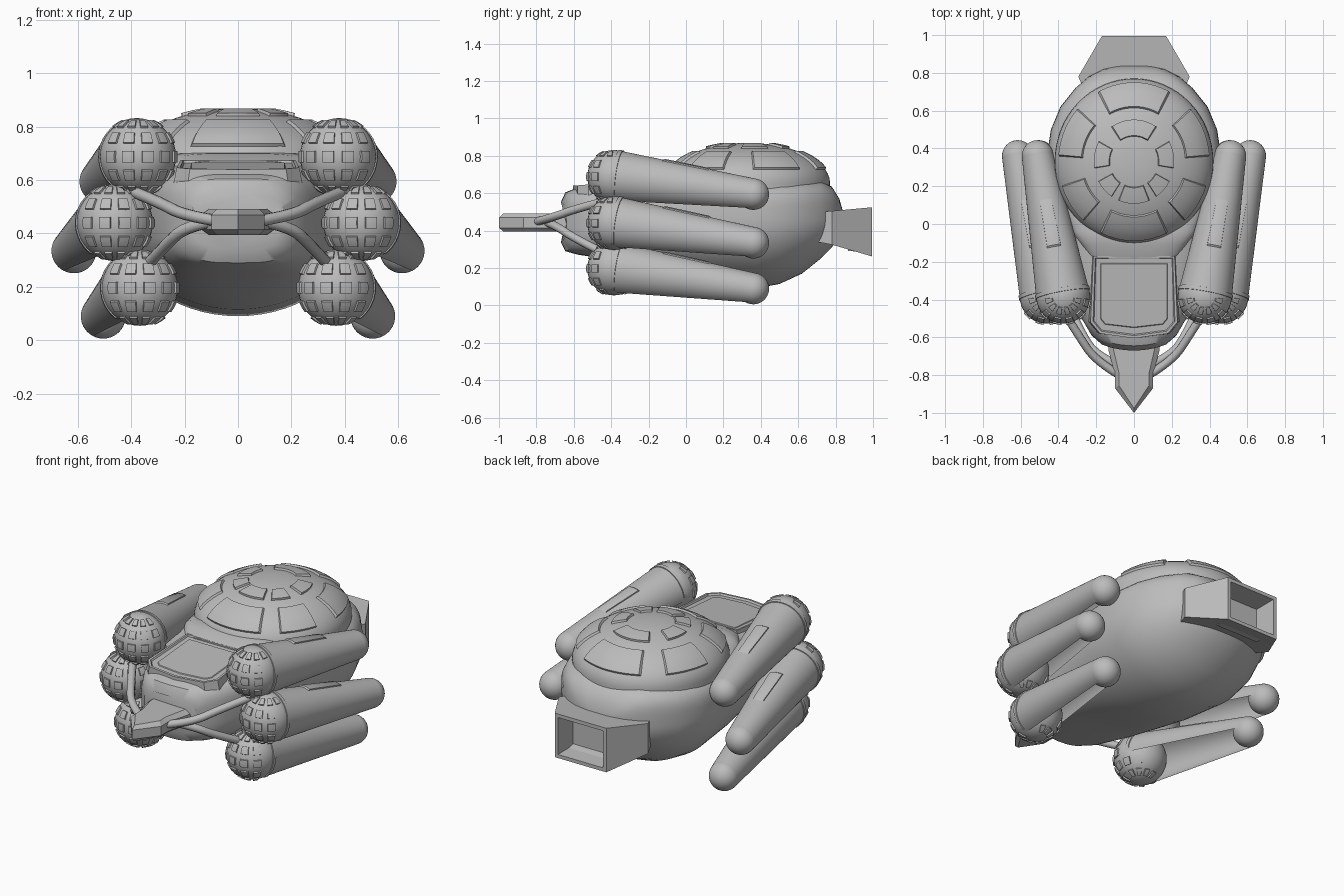
import bpy, bmesh, math
from mathutils import Vector, Matrix

cube = bpy.data.objects.get("Cube")
if cube:
    bpy.data.objects.remove(cube)

GREY = (0.5, 0.5, 0.5, 1)
mat = bpy.data.materials.new("hull grey")
mat.use_nodes = True
mat.diffuse_color = GREY
mat.node_tree.nodes["Principled BSDF"].inputs["Base Color"].default_value = GREY


def finish(bm, name, angle=35):
    bmesh.ops.recalc_face_normals(bm, faces=bm.faces)
    me = bpy.data.meshes.new(name)
    bm.to_mesh(me)
    bm.free()
    ob = bpy.data.objects.new(name, me)
    bpy.context.collection.objects.link(ob)
    me.materials.append(mat)
    bpy.ops.object.select_all(action="DESELECT")
    ob.select_set(True)
    bpy.context.view_layer.objects.active = ob
    bpy.ops.object.shade_smooth_by_angle(angle=math.radians(angle))


def loft(bm, rings):
    """Bridge equal closed rings, cap both ends and return the last cap."""
    vs = [[bm.verts.new(p) for p in r] for r in rings]
    n = len(vs[0])
    for a, b in zip(vs, vs[1:]):
        for i in range(n):
            j = (i + 1) % n
            bm.faces.new((a[i], a[j], b[j], b[i]))
    bm.faces.new(vs[0])
    cap = bm.faces.new(vs[-1])
    bmesh.ops.recalc_face_normals(bm, faces=bm.faces)
    return cap


def patch(bm, f, u0, u1, v0, v1, n, m, low, high):
    """Raised plate on the surface f(u, v, offset), with side walls."""
    def grid(off, inset):
        du, dv = (u1 - u0) * inset, (v1 - v0) * inset
        return [[bm.verts.new(f(u0 + du + (u1 - u0 - 2 * du) * i / n,
                                v0 + dv + (v1 - v0 - 2 * dv) * j / m, off))
                 for j in range(m + 1)] for i in range(n + 1)]
    g, base = grid(high, 0.05), grid(low, 0)
    for i in range(n):
        for j in range(m):
            bm.faces.new((g[i][j], g[i + 1][j], g[i + 1][j + 1], g[i][j + 1]))

    def edge(k):
        return (k[0][:-1] + [r[-1] for r in k[:-1]]
                + k[-1][:0:-1] + [r[0] for r in k[:0:-1]])
    top, bot = edge(g), edge(base)
    for i in range(len(top)):
        j = (i + 1) % len(top)
        bm.faces.new((top[i], top[j], bot[j], bot[i]))
    bmesh.ops.delete(bm, geom=[v for v in bm.verts if not v.link_faces], context="VERTS")


# Hull: sections along its length (y, half width, bottom, top)
sections = [(-0.67, .17, .34, .55), (-0.645, .225, .29, .605), (-0.58, .275, .272, .63),
            (-0.35, .325, .235, .65), (-0.1, .385, .17, .667), (0.1, .435, .115, .675),
            (0.37, .46, .09, .675), (0.5, .44, .115, .675), (0.62, .39, .17, .672),
            (0.72, .31, .25, .665), (0.78, .24, .31, .635), (0.82, .16, .37, .57),
            (0.84, .07, .43, .5)]


def section(y, w, zb, zt, zc=0.465):
    ring = []
    nose = min(1, max(0, (0.1 - y) / 0.5))     # boxier chin towards the front
    bow = 1.1 * min(1, max(0, (-0.35 - y) / 0.25))
    for i in range(64):
        a = math.tau * i / 64
        c, s = math.cos(a), math.sin(a)
        e = 0.5 + 0.08 * nose if s > 0 else 1 - 0.4 * nose
        x = w * math.copysign(abs(c) ** e, c)
        h = math.copysign(abs(s) ** e, s) * ((zt - zc) if s > 0 else (zc - zb))
        ring.append((x, y + bow * x * x, zc + h))
    return ring


bm = bmesh.new()
loft(bm, [section(*s) for s in sections])
finish(bm, "hull", 40)

# Neck that blends the dome into the front hatch
bm = bmesh.new()
loft(bm, [section(y, w, .56, top, .6) for y, w, top in
          ((.15, .40, .66), (-.04, .33, .705), (-.11, .28, .70), (-.185, .23, .672))])
finish(bm, "neck", 40)

# Dome with a short skirt
DOME = Vector((0, 0.33, 0.655))


def dome_point(a, r, off):
    h = math.sqrt(max(0, 1 - r * r))
    n = Vector((r * math.cos(a), r * math.sin(a), 2 * h)).normalized()
    return DOME + Vector((.42 * r * math.cos(a), .44 * r * math.sin(a), .214 * h)) + n * off


bm = bmesh.new()
rings = []
for k in range(14):
    r = math.cos(math.pi / 2 * k / 14)
    rings.append([dome_point(math.tau * i / 64, r, 0) for i in range(64)])
rings.insert(0, [p - Vector((0, 0, 0.05)) for p in rings[0]])
loft(bm, rings)
finish(bm, "dome", 40)

# Dome windows: (centre angle, half angle) for the outer and inner rows
rows = [((.64, .95), [(90, 30), (157, 20), (213, 16), (270, 28), (327, 16), (23, 20)]),
        ((.30, .51), [(90, 36), (170, 20), (222, 15), (270, 24), (318, 15), (10, 20)])]
bm = bmesh.new()
for (r0, r1), cells in rows:
    for c, h in cells:
        patch(bm, dome_point, math.radians(c - h), math.radians(c + h), r0, r1, 10, 6, -.01, .011)
finish(bm, "dome_windows")

# Front hatch: raised frame with a sunken panel
bm = bmesh.new()
outline = [(.215, -.17), (.23, -.52), (.18, -.58), (0, -.605)]
outline += [(-x, y) for x, y in outline[-2::-1]]


def deck(y):
    return 0.675 + 0.08 * (y + 0.17)


lid = loft(bm, [[(x * 1.05, y, deck(y) - .06) for x, y in outline],
                [(x, y, deck(y)) for x, y in outline]])
for thick, depth in ((.014, 0), (.006, -.01), (.035, 0), (.004, .004)):
    bmesh.ops.inset_region(bm, faces=[lid], thickness=thick, depth=depth)
finish(bm, "front_hatch", 20)

# Spearhead prow
bm = bmesh.new()
half = [(.14, -.6), (.135, -.67), (.1, -.8), (.1, -.87), (0, -1.0)]
spear = half + [(-x, y) for x, y in half[-2::-1]]
loft(bm, [[(x * k, -.6 + (y + .6) * (1 - (1 - k) * .3), z) for x, y in spear]
          for k, z in ((.8, .395), (1, .415), (1, .47), (.8, .492))])
finish(bm, "prow", 15)

# Rear nozzle
bm = bmesh.new()


def rect(y, w, z0, z1):
    return [(-w, y, z0), (w, y, z0), (w, y, z1), (-w, y, z1)]


mouth = loft(bm, [rect(.70, .26, .34, .50), rect(.78, .295, .325, .505), rect(.995, .17, .262, .525)])
bmesh.ops.inset_region(bm, faces=[mouth], thickness=0.03, depth=0)
bmesh.ops.inset_region(bm, faces=[mouth], thickness=0.012, depth=-0.13)
finish(bm, "rear_nozzle", 20)

# Pods: (ball centre, tail centre)
pods = {"upper": ((.375, -.385, .688), (.51, .36, .595)),
        "middle": ((.462, -.385, .44), (.615, .36, .335)),
        "lower": ((.368, -.385, .197), (.505, .36, .09))}
R, TAIL = .143, .084


def build_pod(name, front, rear, side):
    a, b = [Vector((p[0] * side, p[1], p[2])) for p in (front, rear)]
    axis = (b - a).normalized()
    sx = Vector((0, 0, 1)).cross(axis).normalized()
    up = axis.cross(sx)
    if sx.x * side > 0:
        sx = -sx     # sx now points inward, towards the hull
    length = (b - a).length

    def tube_point(ang, t, off):
        r = R + (TAIL - R) * t + off
        return a + axis * length * t + (sx * math.cos(ang) + up * math.sin(ang)) * r

    # Tapered open shell, missing its lower inner side
    bm = bmesh.new()
    arcs = [[bm.verts.new(tube_point(math.radians(-8 + 250 * i / 40), t, 0)) for i in range(41)]
            for t in (0, 1)]
    for i in range(40):
        bm.faces.new((arcs[0][i], arcs[0][i + 1], arcs[1][i + 1], arcs[1][i]))
    finish(bm, name + "_shell")

    # Access panel and collar on the shell
    bm = bmesh.new()
    patch(bm, tube_point, math.radians(72), math.radians(108), .33, .68, 6, 1, -.003, .006)
    patch(bm, tube_point, math.radians(-8), math.radians(242), .015, .045, 40, 1, -.003, .005)
    finish(bm, name + "_panel")

    # Front ball and rounded tail
    bm = bmesh.new()
    for p, r in ((a, R), (b, TAIL)):
        bmesh.ops.create_uvsphere(bm, u_segments=32, v_segments=20, radius=r,
                                  matrix=Matrix.Translation(p))
    finish(bm, name + "_ends")

    # Grid of raised plates on the ball
    def ball_point(lon, lat, off):
        d = Vector((math.cos(lat) * math.cos(lon), math.cos(lat) * math.sin(lon), math.sin(lat)))
        return a + d * (R + off)

    bm = bmesh.new()
    for row in range(-2, 3):
        lat = math.radians(row * 29)
        for col in range(12):
            lon = math.tau * (col + 0.5) / 12
            d = ball_point(lon, lat, 0) - a
            if d.dot(axis) < -.02 or d.dot(sx * .45 - up * .89) > .08:
                patch(bm, ball_point, lon - .165, lon + .165, lat - .16, lat + .16, 3, 3, -.004, .007)
    finish(bm, name + "_ball_plates")


def build_strut(name, points, side):
    cu = bpy.data.curves.new(name, "CURVE")
    cu.dimensions = "3D"
    cu.bevel_depth, cu.bevel_resolution, cu.use_fill_caps = .022, 3, True
    sp = cu.splines.new("NURBS")
    sp.points.add(len(points) - 1)
    for p, q in zip(sp.points, points):
        p.co = (q[0] * side, q[1], q[2], 1)
    sp.use_endpoint_u, sp.order_u = True, 3
    cu.materials.append(mat)
    bpy.context.collection.objects.link(bpy.data.objects.new(name, cu))


struts = {"upper": [(.06, -.81, .445), (.2, -.73, .465), (.3, -.58, .52), (.40, -.42, .56)],
          "lower": [(.06, -.76, .45), (.19, -.7, .43), (.27, -.6, .36), (.35, -.42, .27)]}

for side, label in ((1, "left"), (-1, "right")):
    for key, (front, rear) in pods.items():
        build_pod(f"{label}_{key}_pod", front, rear, side)
    for key, pts in struts.items():
        build_strut(f"{label}_{key}_strut", pts, side)
